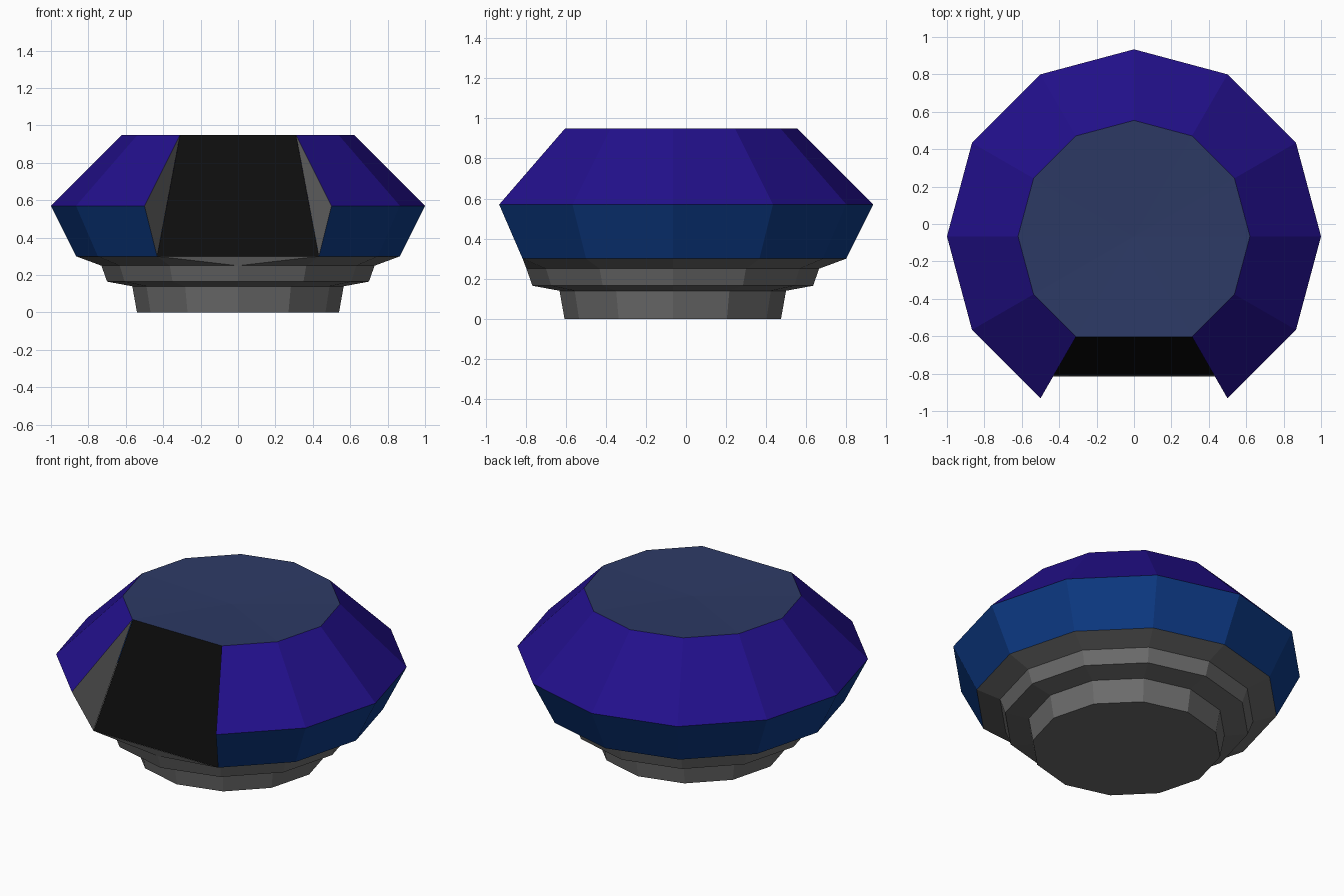
import bpy, bmesh, math

if "Cube" in bpy.data.objects:
    bpy.data.objects.remove(bpy.data.objects["Cube"])

SIDES = 12
CY = -0.066          # centre of the twelve-sided plan; front corner is cut away


def material(name, rgb):
    m = bpy.data.materials.new(name)
    m.diffuse_color = (*rgb, 1)
    m.use_nodes = True
    m.node_tree.nodes["Principled BSDF"].inputs["Base Color"].default_value = m.diffuse_color
    return m


purple = material("purple", (0.016, 0.005, 0.26))
navy = material("navy", (0.004, 0.043, 0.24))
slate = material("slate", (0.026, 0.042, 0.13))
grey = material("grey", (0.15, 0.15, 0.15))
light_grey = material("light_grey", (0.25, 0.25, 0.25))
black = material("black", (0.004, 0.004, 0.004))


def corner(r, z, k):
    """Corner k of a ring, counted anticlockwise from the front."""
    a = math.radians(-90 + 360 / SIDES * k)
    return (r * math.cos(a), CY + r * math.sin(a), z)


def build(name, polygons, mats, inset=None):
    """Make an object from corner polygons, welding shared corners."""
    bm = bmesh.new()
    for poly in polygons:
        bm.faces.new([bm.verts.new(p) for p in poly])
    bmesh.ops.remove_doubles(bm, verts=bm.verts[:], dist=0.0005)
    if inset:
        inner = bm.faces[:]
        bmesh.ops.inset_region(bm, faces=inner, thickness=inset, depth=-0.004)
        for f in inner:
            f.material_index = 1
    me = bpy.data.meshes.new(name)
    bm.to_mesh(me)
    bm.free()
    for m in mats:
        me.materials.append(m)
    ob = bpy.data.objects.new(name, me)
    bpy.context.collection.objects.link(ob)
    return ob


def band(low, high, first=0, last=SIDES):
    """Outward-facing strip of quads between two (radius, z) rings."""
    return [[corner(*low, k), corner(*low, k + 1),
             corner(*high, k + 1), corner(*high, k)]
            for k in range(first, last)]


FLOOR, STEM, LEDGE, COLLAR = (0.54, 0), (0.565, 0.14), (0.70, 0.165), (0.73, 0.25)
SILL, WAIST, RIM = (0.865, 0.30), (1.0, 0.57), (0.62, 0.95)

# Stepped base, with the underside of the hull closing onto the door sill
base = [[corner(*FLOOR, k) for k in reversed(range(SIDES))]]
for low, high in ((FLOOR, STEM), (STEM, LEDGE), (LEDGE, COLLAR)):
    base += band(low, high)
base += band(COLLAR, SILL, 1, 11)
left, right, tip = corner(*SILL, 11), corner(*SILL, 1), corner(*COLLAR, 0)
base += [[tip, right, left],
         [tip, corner(*COLLAR, 1), right],
         [corner(*COLLAR, 11), tip, left]]
build("stepped_base", base, [grey])

# Hull wall and sloping roof, both open at the front
build("hull_wall", band(SILL, WAIST, 1, 11), [navy])
build("sloping_roof", band(WAIST, RIM, 1, 11), [purple])

# Slightly dished top
top = [corner(*RIM, k) for k in range(1, SIDES)]
centre = (0, CY, 0.925)
build("top_cap", [[top[i], top[(i + 1) % len(top)], centre]
                  for i in range(len(top))], [slate])

# Doorway cheeks on both sides of the cut
build("doorway_cheeks",
      [[corner(*SILL, 1), corner(*WAIST, 1), corner(*RIM, 1)],
       [corner(*SILL, 11), corner(*RIM, 11), corner(*WAIST, 11)]], [grey])

# Door frame with dark panel
build("door", [[left, right, corner(*RIM, 1), corner(*RIM, 11)]],
      [light_grey, black], inset=0.023)
